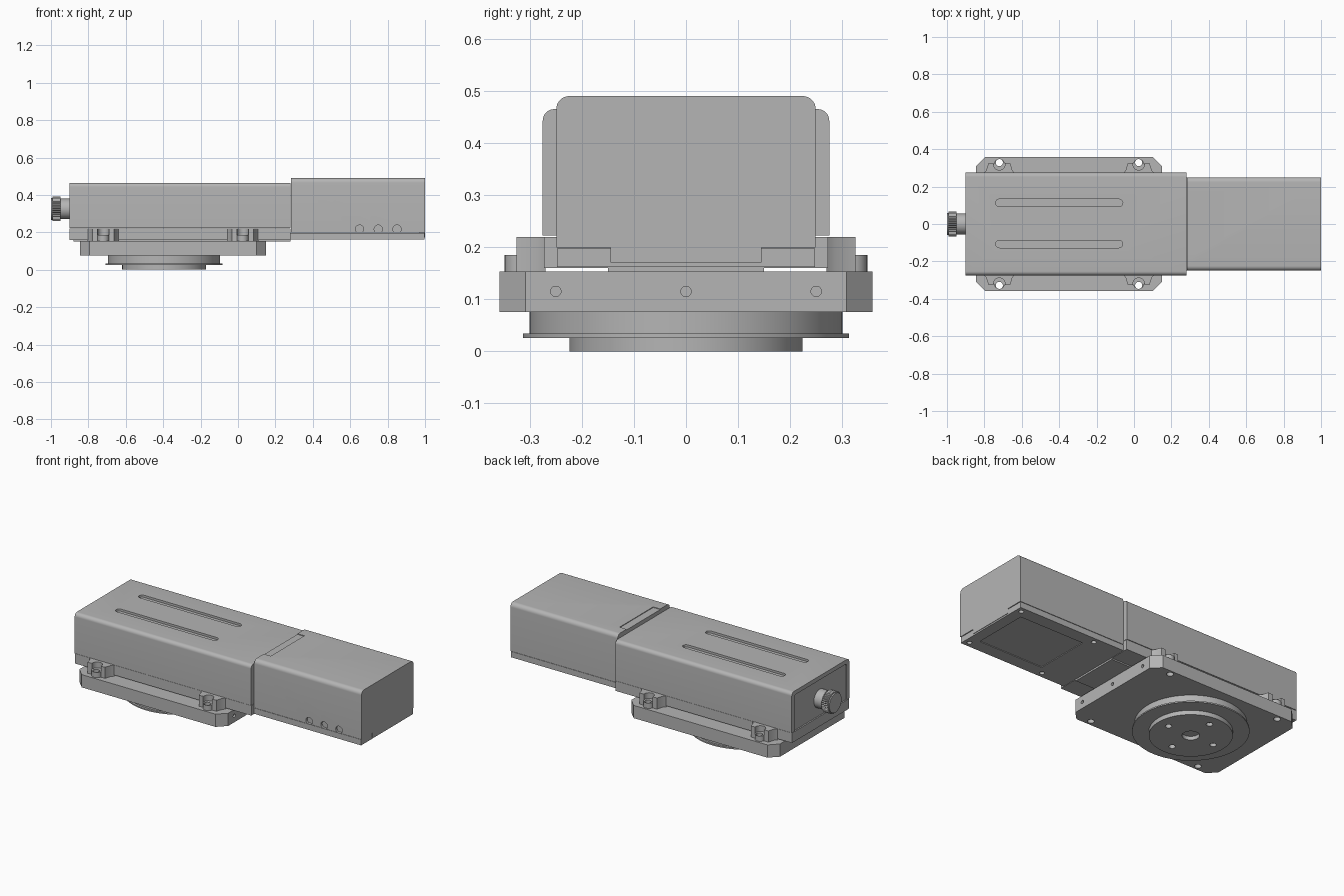
import bpy, bmesh, math
from mathutils import Matrix, Vector

if "Cube" in bpy.data.objects:
    bpy.data.objects.remove(bpy.data.objects["Cube"], do_unlink=True)

metal = bpy.data.materials.new("plain grey metal")
metal.use_nodes = True
GREY = (0.46, 0.46, 0.46, 1)
metal.diffuse_color = GREY
metal.node_tree.nodes["Principled BSDF"].inputs["Base Color"].default_value = GREY

AXES = {  # maps profile (u, v, length) to world
    "x": Matrix(((0, 0, 1), (1, 0, 0), (0, 1, 0))),
    "y": Matrix(((1, 0, 0), (0, 0, 1), (0, 1, 0))),
    "z": Matrix.Identity(3),
}


def prism(name, pts, lo, hi, axis="z"):
    """Extrude a closed profile along an axis from lo to hi."""
    bm = bmesh.new()
    m = AXES[axis]
    face = bm.faces.new([bm.verts.new(m @ Vector((u, v, lo))) for u, v in pts])
    ext = bmesh.ops.extrude_face_region(bm, geom=[face])["geom"]
    shift = m @ Vector((0, 0, hi - lo))
    bmesh.ops.translate(bm, vec=shift, verts=[g for g in ext if isinstance(g, bmesh.types.BMVert)])
    bmesh.ops.recalc_face_normals(bm, faces=bm.faces)
    mesh = bpy.data.meshes.new(name)
    bm.to_mesh(mesh)
    bm.free()
    mesh.materials.append(metal)
    ob = bpy.data.objects.new(name, mesh)
    bpy.context.collection.objects.link(ob)
    return ob


def arc(u, v, r, a0, a1, n=8):
    return [(u + r * math.cos(math.radians(a0 + (a1 - a0) * i / n)),
             v + r * math.sin(math.radians(a0 + (a1 - a0) * i / n))) for i in range(n + 1)]


def rect(u0, u1, v0, v1):
    return [(u0, v0), (u1, v0), (u1, v1), (u0, v1)]


def round_top(half, v0, v1, r):
    return [(-half, v0), (half, v0)] + arc(half - r, v1 - r, r, 0, 90) + arc(r - half, v1 - r, r, 90, 180)


def disc(name, u, v, r, lo, hi, axis="z", n=64):
    return prism(name, arc(u, v, r, 0, 360, n)[:-1], lo, hi, axis)


def box(name, x0, x1, y0, y1, z0, z1):
    return prism(name, rect(x0, x1, y0, y1), z0, z1)


def cut(ob, cutters):
    for c in cutters:
        mod = ob.modifiers.new("cut", "BOOLEAN")
        mod.operation, mod.solver, mod.object = "DIFFERENCE", "EXACT", c
        bpy.context.view_layer.objects.active = ob
        bpy.ops.object.modifier_apply(modifier=mod.name)
        bpy.data.objects.remove(c, do_unlink=True)


SCREW_X, SCREW_Y = (-0.72, 0.025), 0.328
CX, CZ = -0.395, 0.325   # turntable centre, knob height

# Mounting plate with clipped corners, through holes and end holes
c = 0.05
x0, x1, w = -0.845, 0.15, 0.358
plate = prism("mounting_plate", [(x0 + c, -w), (x1 - c, -w), (x1, c - w), (x1, w - c),
                                 (x1 - c, w), (x0 + c, w), (x0, w - c), (x0, c - w)], 0.076, 0.153)
cut(plate, [disc("hole", x, s * SCREW_Y, 0.019, 0, 0.3, n=24) for x in SCREW_X for s in (-1, 1)])
cut(plate, [disc("hole", y, 0.115, 0.01, x1 - 0.03, x1 + 0.1, "x", 20) for y in (-0.25, 0, 0.25)])

# Round flange under the plate
disc("flange_ring", CX, 0, 0.3, 0.034, 0.077, n=96)
disc("flange_lip", CX, 0, 0.313, 0.026, 0.034, n=96)
hub = disc("flange_hub", CX, 0, 0.224, 0, 0.027, n=96)
holes = [disc("hole", CX, 0, 0.047, -0.1, 0.022, n=40)]
for i in range(4):
    a = i * math.pi / 2
    holes.append(disc("hole", CX + 0.155 * math.cos(a), 0.155 * math.sin(a), 0.018, -0.1, 0.02, n=20))
cut(hub, holes)

# Stage base with centre rail
box("stage_base", -0.9, 0.28, -0.273, 0.273, 0.16, 0.22)
box("centre_rail", -0.88, 0.28, -0.15, 0.15, 0.152, 0.161)

# Slotted clamp lugs with washers around the screw holes
for x in SCREW_X:
    for s in (-1, 1):
        slot = arc(x, 0.318, 0.03, 0, -180, 12)
        outline = [(x - 0.085, 0.27), (x + 0.085, 0.27), (x + 0.07, 0.287), (x + 0.058, 0.325), (x + 0.03, 0.325)]
        outline += slot + [(x - 0.03, 0.325), (x - 0.058, 0.325), (x - 0.07, 0.287)]
        prism("clamp_lug", [(u, s * v) for u, v in outline], 0.153, 0.22)
        washer = disc("clamp_washer", x, s * 0.318, 0.03, 0.153, 0.185, n=32)
        cut(washer, [disc("hole", x, s * SCREW_Y, 0.019, 0, 0.3, n=24)])

# Stage cover with two long grooves and a recessed end panel
cover = prism("stage_cover", round_top(0.275, 0.222, 0.465, 0.022), -0.9, 0.28, "x")
for y in (-0.107, 0.113):
    groove = arc(-0.08, y, 0.02, -90, 90) + arc(-0.72, y, 0.02, 90, 270)
    cut(cover, [prism("groove", groove, 0.452, 0.6)])
cut(cover, [prism("panel", round_top(0.25, 0.1, 0.44, 0.015), -1.1, -0.894, "x")])

# Adjustment knob with knurled rim
disc("knob_shaft", 0, CZ, 0.055, -0.955, -0.89, "x", 48)
teeth = 36
knurl = []
for i in range(teeth * 2):
    a = math.pi * i / teeth
    r = 0.066 if i % 2 else 0.061
    knurl.append((r * math.cos(a), CZ + r * math.sin(a)))
prism("knob_rim", knurl, -0.993, -0.95, "x")
disc("knob_face", 0, CZ, 0.058, -1.0, -0.99, "x", 48)

# Motor cover with vent notches on the front and a shallow tab recess on top
motor = prism("motor_cover", round_top(0.249, 0.199, 0.49, 0.025), 0.283, 1.0, "x")
cut(motor, [disc("vent", x, 0.217, 0.022, -0.4, -0.235, "y", 32) for x in (0.65, 0.75, 0.85)])
cut(motor, [box("tab", 0.27, 0.33, -0.158, 0.163, 0.486, 0.6)])
box("motor_cover_tongue", 0.97, 1.0, -0.145, 0.145, 0.171, 0.205)

# Motor base plate with shallow underside panel and screw holes
tray = box("motor_base", 0.275, 0.997, -0.248, 0.248, 0.162, 0.197)
cut(tray, [box("panel", 0.5, 0.93, -0.17, 0.17, 0.1, 0.166)])
cut(tray, [disc("hole", x, y, 0.014, 0.1, 0.18, n=20) for x in (0.46, 0.965) for y in (-0.215, 0.215)])

# Smooth the curved walls, keep edges crisp
bpy.ops.object.select_all(action="DESELECT")
for ob in bpy.context.collection.objects:
    if ob.type == "MESH":
        ob.select_set(True)
        bpy.context.view_layer.objects.active = ob
bpy.ops.object.shade_smooth_by_angle(angle=math.radians(30))
